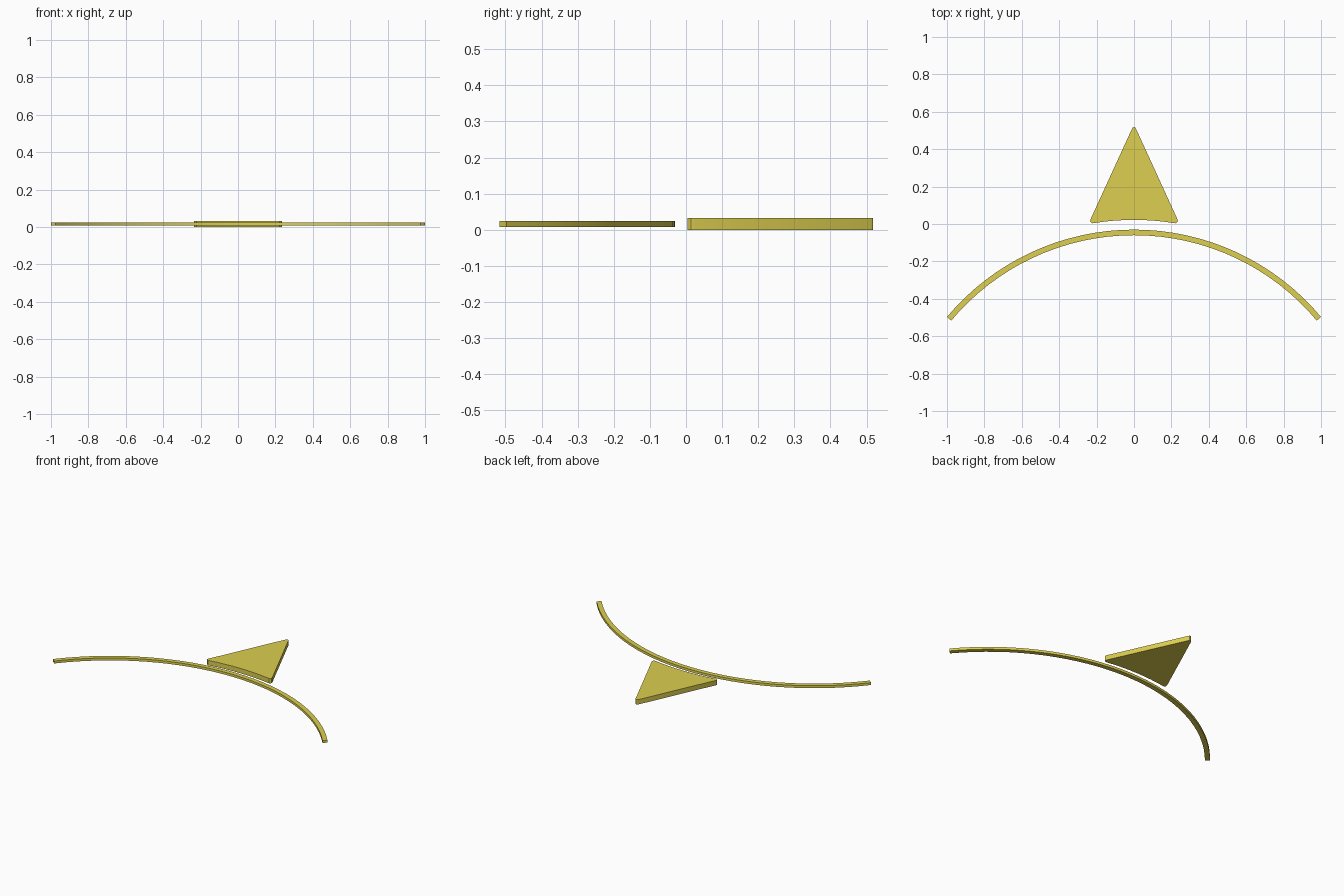
import bpy, bmesh
from math import sin, cos, asin, radians

if "Cube" in bpy.data.objects:
    bpy.data.objects.remove(bpy.data.objects["Cube"])

CENTRE_Y = -1.334          # shared centre of both curves
mat = bpy.data.materials.new("yellow")
mat.diffuse_color = (0.72, 0.62, 0.08, 1)
mat.use_nodes = True
mat.node_tree.nodes["Principled BSDF"].inputs["Base Color"].default_value = mat.diffuse_color


def on_arc(radius, angle):
    return (radius * sin(angle), CENTRE_Y + radius * cos(angle))


def arc(radius, half_angle, steps):
    return [on_arc(radius, half_angle * (2 * i / steps - 1)) for i in range(steps + 1)]


def plate(name, outline, z0, z1):
    """Extrude a flat outline from z0 up to z1."""
    bm = bmesh.new()
    base = bm.faces.new([bm.verts.new((x, y, z0)) for x, y in outline])
    top = bmesh.ops.extrude_face_region(bm, geom=[base])["geom"]
    bmesh.ops.translate(bm, vec=(0, 0, z1 - z0),
                        verts=[v for v in top if isinstance(v, bmesh.types.BMVert)])
    bmesh.ops.recalc_face_normals(bm, faces=bm.faces)
    mesh = bpy.data.meshes.new(name)
    bm.to_mesh(mesh)
    bm.free()
    mesh.materials.append(mat)
    obj = bpy.data.objects.new(name, mesh)
    bpy.context.collection.objects.link(obj)
    bpy.context.view_layer.objects.active = obj
    obj.select_set(True)
    bpy.ops.object.shade_smooth_by_angle(angle=radians(30))
    obj.select_set(False)
    return obj


# Thin curved bar
half = asin(1 / 1.304)
plate("curved_bar", arc(1.304, half, 32) + arc(1.274, half, 32)[::-1], 0.008, 0.024)

# Arrowhead pointer: concave base, softened corners and tip
base_arc = arc(1.356, asin(0.222 / 1.356), 8)
right = [(0.230, 0.008), (0.2345, 0.014), (0.233, 0.024), (0.010, 0.511), (0.006, 0.516)]
left = [(-x, y) for x, y in reversed(right)]
plate("arrow_pointer", base_arc + right + [(0, 0.518)] + left, 0.0, 0.032)
